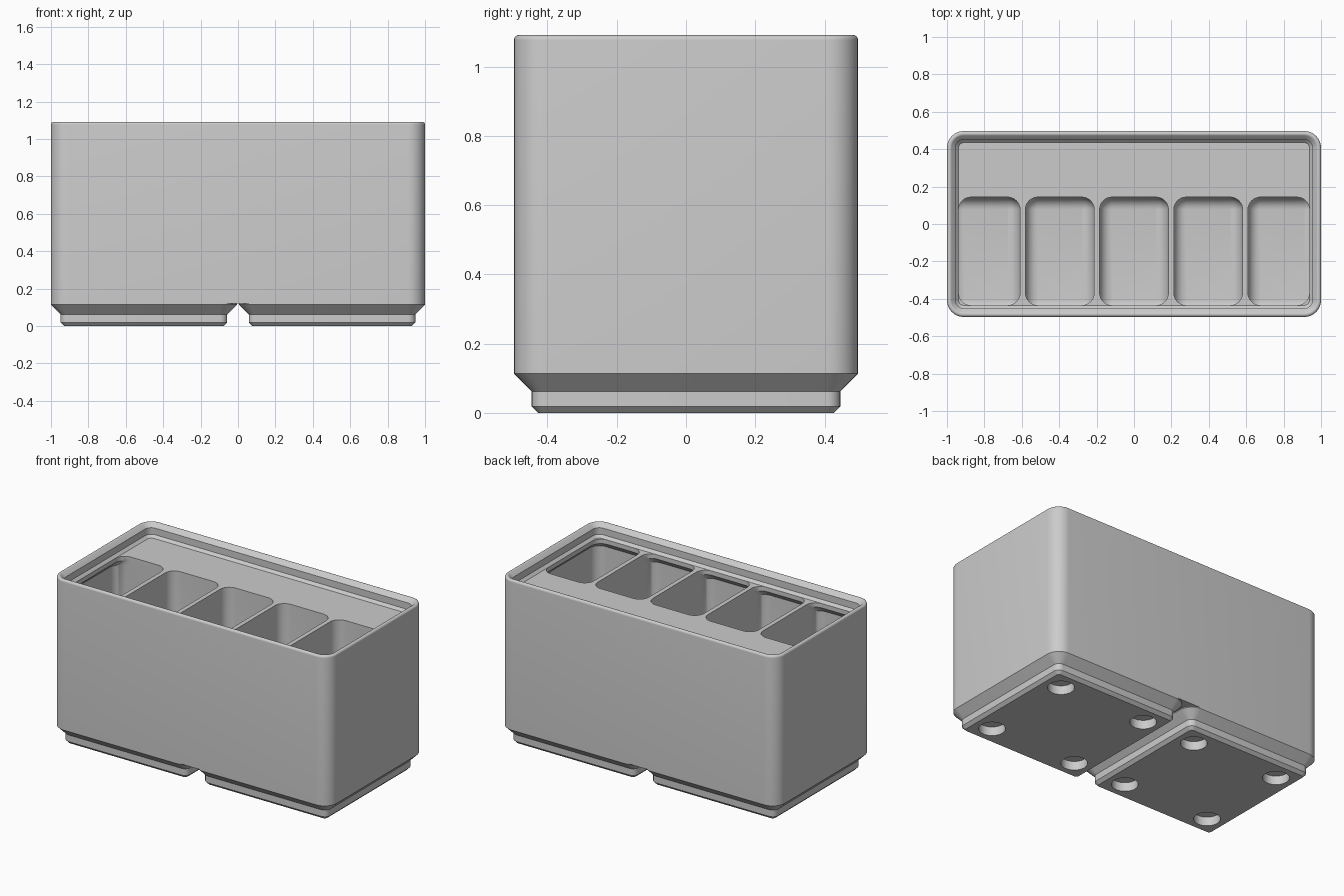
import bpy, bmesh
from math import sin, cos, pi, radians

K = 2 / 83.5            # millimetres to scene units
L, W = 41.75, 20.75     # half length and half width of the bin
R = 3.75                # outer corner radius
WALL, LIP = 0.95, 2.6   # wall thickness and lip overhang
DECK, FLOOR = 42.0, 7.0
SEG = 8

if "Cube" in bpy.data.objects:
    bpy.data.objects.remove(bpy.data.objects["Cube"], do_unlink=True)

grey = bpy.data.materials.new("light_grey")
grey.use_nodes = True
grey.diffuse_color = (0.6, 0.6, 0.6, 1)
grey.node_tree.nodes["Principled BSDF"].inputs["Base Color"].default_value = grey.diffuse_color


def rounded_rect(x0, x1, y0, y1, r, z):
    """Counter-clockwise ring of points with rounded corners."""
    corners = [(x1 - r, y1 - r), (x0 + r, y1 - r), (x0 + r, y0 + r), (x1 - r, y0 + r)]
    ring = []
    for q, (cx, cy) in enumerate(corners):
        for i in range(SEG + 1):
            a = (q + i / SEG) * pi / 2
            ring.append((cx + r * cos(a), cy + r * sin(a), z))
    return ring


def loft(bm, rings):
    """Skin a closed solid through rings of equal length."""
    rows = [[bm.verts.new([c * K for c in p]) for p in ring] for ring in rings]
    n = len(rows[0])
    for a, b in zip(rows, rows[1:]):
        for i in range(n):
            j = (i + 1) % n
            bm.faces.new((a[i], a[j], b[j], b[i]))
    bm.faces.new(rows[0][::-1])
    bm.faces.new(rows[-1])


def make_object(name, bm):
    bmesh.ops.recalc_face_normals(bm, faces=bm.faces)
    mesh = bpy.data.meshes.new(name)
    bm.to_mesh(mesh)
    bm.free()
    mesh.materials.append(grey)
    obj = bpy.data.objects.new(name, mesh)
    bpy.context.collection.objects.link(obj)
    return obj


def select_only(obj):
    bpy.ops.object.select_all(action='DESELECT')
    obj.select_set(True)
    bpy.context.view_layer.objects.active = obj


def carve(obj, cutter):
    """Subtract the cutter, discard it and smooth the result."""
    cutter.hide_render = True
    mod = obj.modifiers.new("carve", 'BOOLEAN')
    mod.operation = 'DIFFERENCE'
    mod.solver = 'EXACT'
    mod.object = cutter
    select_only(obj)
    bpy.ops.object.modifier_apply(modifier=mod.name)
    bpy.data.objects.remove(cutter, do_unlink=True)
    bpy.ops.object.shade_smooth_by_angle(angle=radians(30))


# Bin body: outer wall, rounded rim, stepped stacking lip, solid deck
rim = 0.6
rim_z = DECK + 4.4 - rim * (1 + 2 ** 0.5)
profile = [(0, 5)]
for i in range(10):
    a = radians(135) * i / 9
    profile.append((rim - rim * cos(a), rim_z + rim * sin(a)))
profile += [(1.9, DECK + 2.5), (1.9, DECK + 0.7), (LIP, DECK)]
bm = bmesh.new()
loft(bm, [rounded_rect(-L + d, L - d, -W + d, W - d, R - d, z) for d, z in profile])
body = make_object("bin_body", bm)

# Five pockets, filleted at the floor and narrowed under the lip
COUNT, DIVIDER, BACK, PR = 5, 1.2, 6.0, 2.8
inner = L - WALL
width = (2 * inner - (COUNT - 1) * DIVIDER) / COUNT
overhang = LIP - WALL
bm = bmesh.new()
for k in range(COUNT):
    x0 = -inner + k * (width + DIVIDER)
    x1, y0 = x0 + width, -W + WALL
    rings = []
    for i in range(7):
        a = i / 6 * pi / 2
        d = (PR - 0.1) * (1 - sin(a))
        rings.append(rounded_rect(x0 + d, x1 - d, y0 + d, BACK - d, PR - d,
                                  FLOOR + PR * (1 - cos(a))))
    rings.append(rounded_rect(x0, x1, y0, BACK, PR, DECK - 1.2 - overhang))
    nx0, nx1 = max(x0, -L + LIP), min(x1, L - LIP)
    for z in (DECK - 1.2, DECK + 0.2):
        rings.append(rounded_rect(nx0, nx1, -W + LIP, BACK, PR, z))
    loft(bm, rings)
carve(body, make_object("pocket_cutter", bm))

# Foot: tapered base block with four round recesses underneath
bm = bmesh.new()
foot_profile = [(2.95, 0), (2.15, 0.8), (2.15, 2.6), (0, 4.75), (0, 5.0), (0.3, 5.3)]
loft(bm, [rounded_rect(-W + d, W - d, -W + d, W - d, R - d, z) for d, z in foot_profile])
foot = make_object("foot_left", bm)

bm = bmesh.new()
for sx in (-1, 1):
    for sy in (-1, 1):
        cx, cy, r = 13 * sx, 13 * sy, 3.25
        loft(bm, [rounded_rect(cx - r, cx + r, cy - r, cy + r, r * 0.999, z)
                  for z in (-1, 2.4)])
carve(foot, make_object("recess_cutter", bm))

# Second foot shares the mesh
foot.location.x = 21 * K
twin = foot.copy()
twin.name = "foot_right"
twin.location.x = -21 * K
bpy.context.collection.objects.link(twin)
